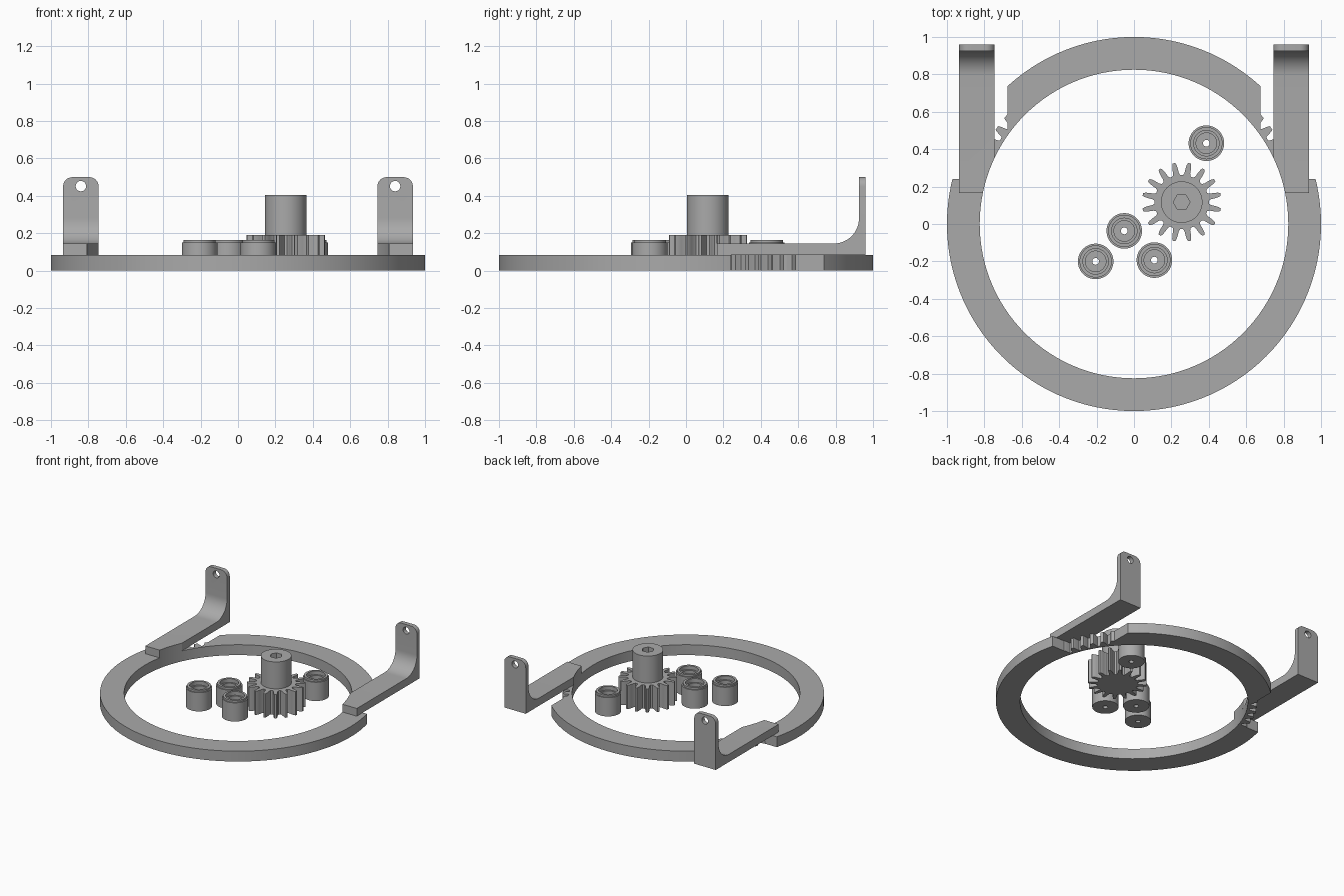
import bpy, bmesh, math
from math import sin, cos, radians, pi

if "Cube" in bpy.data.objects:
    bpy.data.objects.remove(bpy.data.objects["Cube"])

grey = bpy.data.materials.new("plain grey")
grey.diffuse_color = (0.40, 0.40, 0.40, 1)
grey.use_nodes = True
grey.node_tree.nodes["Principled BSDF"].inputs["Base Color"].default_value = grey.diffuse_color


def finish(name, bm):
    bmesh.ops.recalc_face_normals(bm, faces=bm.faces)
    me = bpy.data.meshes.new(name)
    bm.to_mesh(me)
    bm.free()
    ob = bpy.data.objects.new(name, me)
    bpy.context.collection.objects.link(ob)
    me.materials.append(grey)
    return ob


def prism(name, pts, a, b, axis="z"):
    """Extrude a 2D outline from a to b along an axis."""
    place = {"x": lambda p, t: (t, p[0], p[1]),
             "y": lambda p, t: (p[0], t, p[1]),
             "z": lambda p, t: (p[0], p[1], t)}[axis]
    bm = bmesh.new()
    lo = [bm.verts.new(place(p, a)) for p in pts]
    hi = [bm.verts.new(place(p, b)) for p in pts]
    bm.faces.new(lo)
    bm.faces.new(hi)
    for i in range(len(pts)):
        j = (i + 1) % len(pts)
        bm.faces.new((lo[i], lo[j], hi[j], hi[i]))
    return finish(name, bm)


def revolve(name, prof, n=64):
    """Revolve a closed radius/height outline around z."""
    bm = bmesh.new()
    rows = [[bm.verts.new((r * cos(2 * pi * k / n), r * sin(2 * pi * k / n), z))
             for r, z in prof] for k in range(n)]
    for k in range(n):
        p, q = rows[k], rows[(k + 1) % n]
        for i in range(len(prof)):
            j = (i + 1) % len(prof)
            bm.faces.new((p[i], q[i], q[j], p[j]))
    return finish(name, bm)


def arc(cx, cy, r, a0, a1, n):
    return [(cx + r * cos(radians(a0 + (a1 - a0) * i / n)),
             cy + r * sin(radians(a0 + (a1 - a0) * i / n))) for i in range(n + 1)]


def circle(cx, cy, r, n, turn=0):
    return arc(cx, cy, r, turn, turn + 360, n)[:-1]


def combine(ob, tool, operation):
    m = ob.modifiers.new(operation, "BOOLEAN")
    m.object, m.operation, m.solver = tool, operation, "EXACT"
    bpy.context.view_layer.objects.active = ob
    bpy.ops.object.modifier_apply(modifier=m.name)
    bpy.data.objects.remove(tool)


def smooth(ob):
    bpy.ops.object.select_all(action="DESELECT")
    ob.select_set(True)
    bpy.context.view_layer.objects.active = ob
    bpy.ops.object.shade_smooth_by_angle(angle=radians(25))


# Ring with toothed notches where the arms sit
RING_H, INNER = 0.083, 0.825


def tooth_radius(deg):
    d = abs((deg + 2.5) % 5 - 2.5)          # distance from the tooth centre
    return 0.845 + 0.05 * min(1, max(0, (1.75 - d) / 0.9))


def ring_radius(deg):
    c, s = abs(cos(radians(deg))), sin(radians(deg))
    if s <= 0.01:
        return 1.0
    elev = math.degrees(math.atan2(s, c))
    return min(1.0, max(tooth_radius(elev), 0.24 / s, 0.675 / max(c, 0.01)))


quarter = {float(a) for a in range(0, 91, 3)}
quarter |= {13 + 0.25 * i for i in range(141)}
quarter |= {math.degrees(math.asin(0.24)), math.degrees(math.acos(0.675))}
angles = sorted(quarter | {180 - a for a in quarter} | {float(a) for a in range(183, 360, 3)})
bm = bmesh.new()
cols = []
for a in angles:
    c, s, R = cos(radians(a)), sin(radians(a)), ring_radius(a)
    cols.append([bm.verts.new((r * c, r * s, z)) for r, z in
                 ((INNER, 0), (R, 0), (R, RING_H), (INNER, RING_H))])
for k in range(len(cols)):
    p, q = cols[k], cols[(k + 1) % len(cols)]
    for i in range(4):
        j = (i + 1) % 4
        bm.faces.new((p[i], q[i], q[j], p[j]))
smooth(finish("toothed_ring", bm))

# Two bracket arms: side outline trimmed by a round-cornered front outline
X0, X1 = 0.745, 0.935
side = [(0.165, RING_H), (0.96, RING_H), (0.96, 0.5), (0.925, 0.5)]
side += arc(0.79, 0.28, 0.135, 0, -90, 14) + [(0.165, 0.145)]
front = [(X0, 0), (X1, 0)] + arc(X1 - 0.05, 0.45, 0.05, 0, 90, 8) \
    + arc(X0 + 0.05, 0.45, 0.05, 90, 180, 8)
for sign, label in ((1, "right_arm"), (-1, "left_arm")):
    arm = prism(label, side, sign * 0.7, sign * 1.0, "x")
    combine(arm, prism("cut", [(sign * x, z) for x, z in front], 0, 1.2, "y"), "INTERSECT")
    combine(arm, prism("cut", circle(0, 0, INNER, 120), -0.1, 0.6), "DIFFERENCE")
    combine(arm, prism("cut", circle(sign * 0.84, 0.452, 0.028, 24), 0.8, 1.1, "y"), "DIFFERENCE")
    smooth(arm)

# Pinion gear with sixteen rounded teeth
GX, GY = 0.255, 0.117
outline = []
for t in range(16):
    for d, r in ((-8.2, 0.145), (-5.6, 0.157), (-4.6, 0.18), (-3.4, 0.2), (-1.9, 0.212),
                 (1.9, 0.212), (3.4, 0.2), (4.6, 0.18), (5.6, 0.157), (8.2, 0.145)):
        a = radians(11.25 + 22.5 * t + d)
        outline.append((GX + r * cos(a), GY + r * sin(a)))
smooth(prism("pinion_gear", outline, 0, 0.19))

# Pinion shaft with a hexagonal socket
shaft = prism("pinion_shaft", circle(GX, GY, 0.111, 64), 0.19, 0.405)
combine(shaft, prism("cut", circle(GX, GY, 0.045, 6), 0.22, 0.5), "DIFFERENCE")
smooth(shaft)

# Four hollow rollers with a stepped collar and a small through hole
roller = [(0.018, 0), (0.095, 0), (0.095, 0.15), (0.086, 0.15), (0.086, 0.165),
          (0.068, 0.165), (0.068, 0.135), (0.055, 0.135), (0.055, 0.05), (0.018, 0.05)]
for i, (x, y) in enumerate(((0.387, 0.432), (-0.052, -0.037), (0.109, -0.193), (-0.205, -0.2))):
    ob = revolve(f"roller_{i + 1}", roller, 48)
    ob.location = (x, y, 0)
    smooth(ob)
